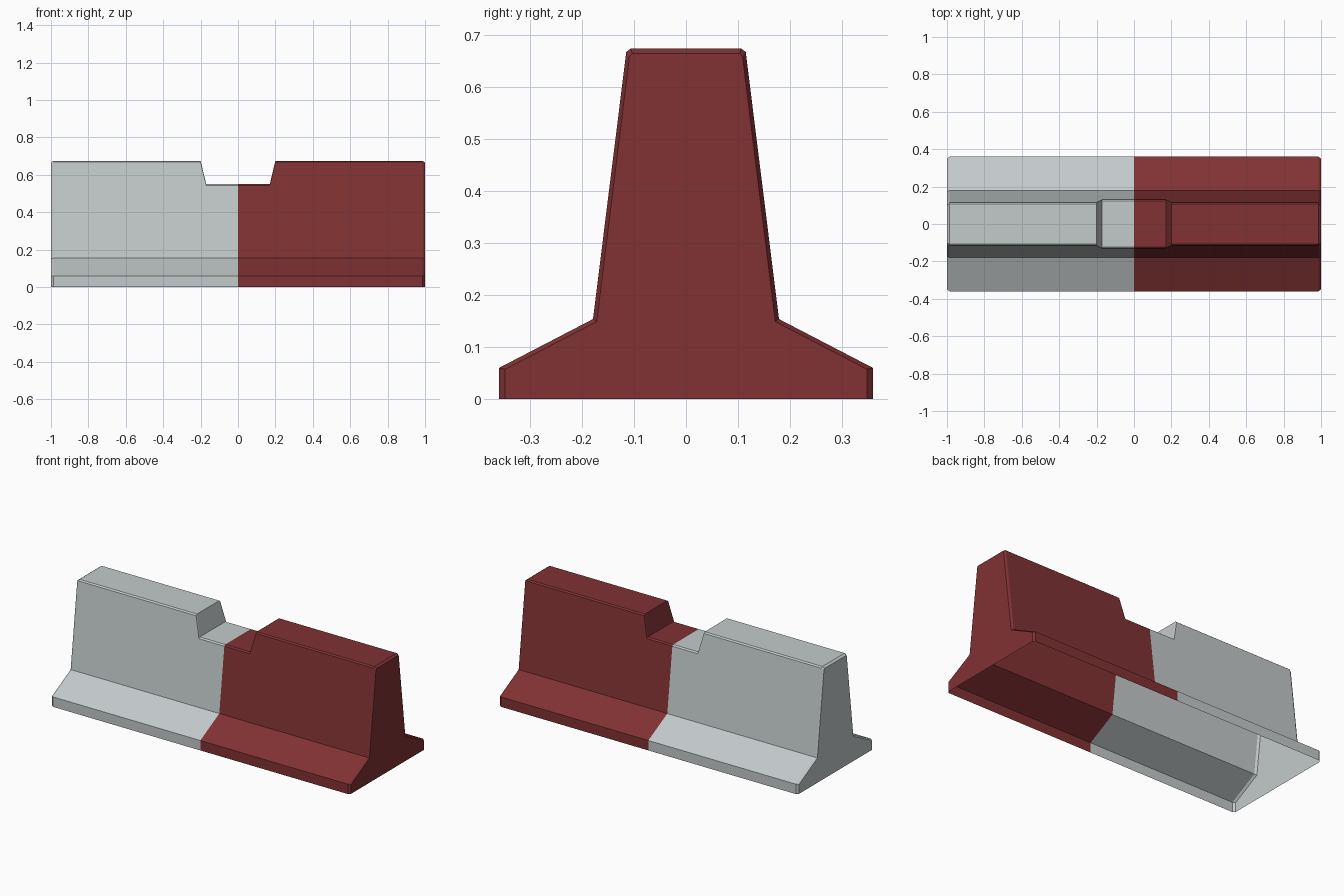
import bpy, bmesh

if "Cube" in bpy.data.objects:
    bpy.data.objects.remove(bpy.data.objects["Cube"])

TOP, NOTCH = 0.675, 0.55   # full height and notch floor height


def material(name, rgb):
    m = bpy.data.materials.new(name)
    m.diffuse_color = (*rgb, 1)
    m.use_nodes = True
    m.node_tree.nodes["Principled BSDF"].inputs["Base Color"].default_value = m.diffuse_color
    return m


def wall_y(z):
    """Half width of the leaning wall at height z."""
    return 0.179 + (0.115 - 0.179) * (z - 0.154) / (0.668 - 0.154)


def section(x, top, inset=0.0):
    """Cross-section with a chamfered top; inset shrinks it for the end chamfer."""
    top -= inset * 0.8
    shoulder = top - 0.007
    half = [(0.36 - inset, 0), (0.36 - inset, 0.06 - inset * 0.2),
            (0.179 - inset * 0.6, 0.154 - inset * 0.4),
            (wall_y(shoulder) - inset * 0.6, shoulder),
            (wall_y(top) - 0.008 - inset * 0.3, top)]
    return [(x, -y, z) for y, z in half] + [(x, y, z) for y, z in reversed(half)]


# barrier shell: stations along x, stepping down at the middle notch, open below
right = [(0.17, NOTCH, 0), (0.20, TOP, 0), (0.987, TOP, 0), (1.0, TOP, 0.012)]
stations = [(-x, t, i) for x, t, i in reversed(right)] + [(0, NOTCH, 0)] + right
bm = bmesh.new()
rings = [[bm.verts.new(p) for p in section(*s)] for s in stations]
for a, b in zip(rings, rings[1:]):
    for k in range(len(a) - 1):
        bm.faces.new((a[k], b[k], b[k + 1], a[k + 1]))

# flat end faces
bm.faces.new(list(reversed(rings[0])))
bm.faces.new(rings[-1])
bmesh.ops.recalc_face_normals(bm, faces=bm.faces)
if max(bm.faces, key=lambda f: f.calc_center_median().x).normal.x < 0:
    bmesh.ops.reverse_faces(bm, faces=bm.faces)

# right half red, left half grey
for f in bm.faces:
    f.material_index = 1 if f.calc_center_median().x > 0 else 0

mesh = bpy.data.meshes.new("road_barrier")
bm.to_mesh(mesh)
bm.free()
mesh.materials.append(material("light grey", (0.55, 0.59, 0.60)))
mesh.materials.append(material("dark red", (0.22, 0.032, 0.034)))
bpy.context.collection.objects.link(bpy.data.objects.new("road_barrier", mesh))
